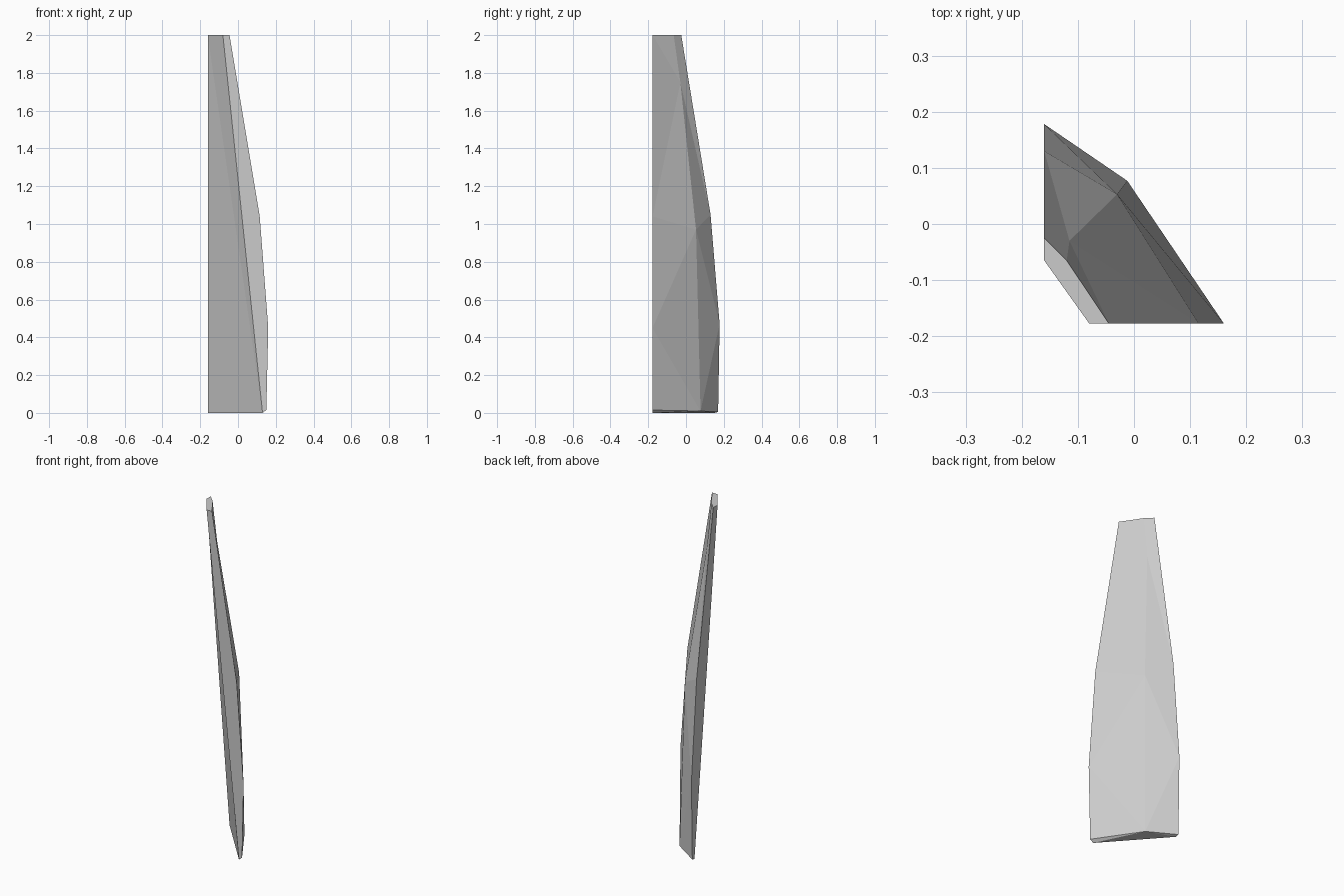
import bpy
import bmesh

cube = bpy.data.objects.get("Cube")
if cube:
    bpy.data.objects.remove(cube, do_unlink=True)

FRONT_Y = -0.177   # plane of the front cut
SIDE_X = -0.16     # plane of the side cut

# Plain grey stone
grey = bpy.data.materials.new("stone_grey")
grey.use_nodes = True
colour = (0.6, 0.6, 0.6, 1.0)
grey.diffuse_color = colour
grey.node_tree.nodes["Principled BSDF"].inputs["Base Color"].default_value = colour

bm = bmesh.new()


def column(points):
    return [bm.verts.new(p) for p in points]


# Outer edges of the shard, from top to bottom
front_edge = column([(x, FRONT_Y, z) for x, z in
                     [(-0.045, 2), (0.115, 1.04), (0.16, 0.45), (0.15, 0.015)]])
side_edge = column([(SIDE_X, y, z) for y, z in
                    [(-0.025, 2), (0.13, 1.05), (0.178, 0.47), (0.17, 0.005)]])
ridge = column([(-0.12, -0.065, 2), (-0.115, -0.03, 1.75),
                (-0.03, 0.053, 0.97), (-0.012, 0.077, 0.01)])

# Inner edges, a straight line on each cut
inner_front = column([(-0.08, FRONT_Y, 2), (0.13, FRONT_Y, 0)])
inner_side = column([(SIDE_X, -0.065, 2), (SIDE_X, 0.15, 0)])

# Faceted outer skin on both sides of the ridge
for edge in (front_edge, side_edge):
    for i in range(len(ridge) - 1):
        bm.faces.new((edge[i], ridge[i], ridge[i + 1]))
        bm.faces.new((edge[i], ridge[i + 1], edge[i + 1]))

# Flat cuts, inner face, and both ends
bm.faces.new(front_edge + inner_front[::-1])
bm.faces.new(side_edge + inner_side[::-1])
bm.faces.new(inner_front + inner_side[::-1])
for end in (0, -1):
    bm.faces.new((inner_side[end], inner_front[end], front_edge[end],
                  ridge[end], side_edge[end]))

bmesh.ops.triangulate(bm, faces=[f for f in bm.faces if len(f.verts) > 3])
bmesh.ops.recalc_face_normals(bm, faces=bm.faces)

mesh = bpy.data.meshes.new("tapered_shard")
bm.to_mesh(mesh)
bm.free()
mesh.materials.append(grey)
shard = bpy.data.objects.new("tapered_shard", mesh)
bpy.context.collection.objects.link(shard)
